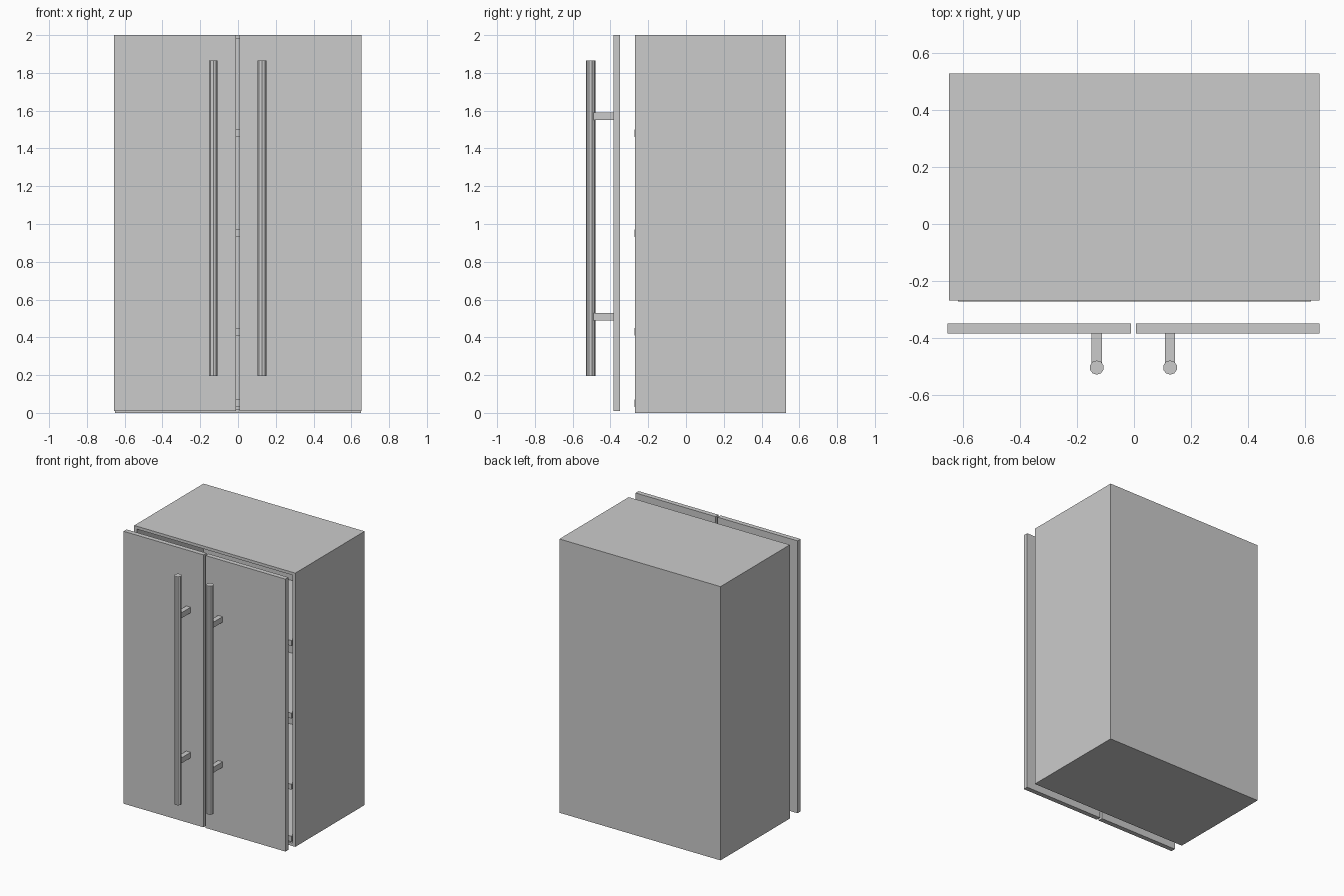
import bpy, bmesh

if "Cube" in bpy.data.objects:
    bpy.data.objects.remove(bpy.data.objects["Cube"])


def finish(bm, name):
    bmesh.ops.recalc_face_normals(bm, faces=bm.faces)
    mesh = bpy.data.meshes.new(name)
    bm.to_mesh(mesh)
    bm.free()
    obj = bpy.data.objects.new(name, mesh)
    bpy.context.collection.objects.link(obj)
    return obj


def box_mesh(lo, hi):
    bm = bmesh.new()
    bmesh.ops.create_cube(bm, size=1)
    for v in bm.verts:
        for i in range(3):
            v.co[i] = lo[i] if v.co[i] < 0 else hi[i]
    bm.normal_update()
    return bm


def box(name, lo, hi):
    return finish(box_mesh(lo, hi), name)


WALL = 0.03

# Cabinet carcass: a box hollowed out from the front
bm = box_mesh((-0.65, -0.27, 0), (0.652, 0.53, 2))
front = min(bm.faces, key=lambda f: f.calc_center_median().y)
bmesh.ops.inset_region(bm, faces=[front], thickness=WALL)
inner = bmesh.ops.extrude_discrete_faces(bm, faces=[front])["faces"][0]
for v in inner.verts:
    v.co.y = 0.53 - WALL
finish(bm, "cabinet_body")

# Shelves
for i, top in enumerate((0.07, 0.45, 0.97, 1.5)):
    box(f"shelf_{i + 1}", (-0.62, -0.272, top - 0.04), (0.622, 0.5, top))

# Doors
box("left_door", (-0.656, -0.385, 0.01), (-0.01, -0.35, 2))
box("right_door", (0.007, -0.385, 0.01), (0.653, -0.35, 2))

# Bar handles with two standoffs each
for side, x in (("left", -0.131), ("right", 0.127)):
    bpy.ops.mesh.primitive_cylinder_add(vertices=10, radius=0.025, depth=1.67,
                                        location=(x, -0.505, 1.03))
    bpy.context.object.name = f"{side}_handle_bar"
    for level, z in (("lower", 0.51), ("upper", 1.57)):
        box(f"{side}_handle_{level}_post",
            (x - 0.018, -0.495, z - 0.02), (x + 0.018, -0.38, z + 0.02))
